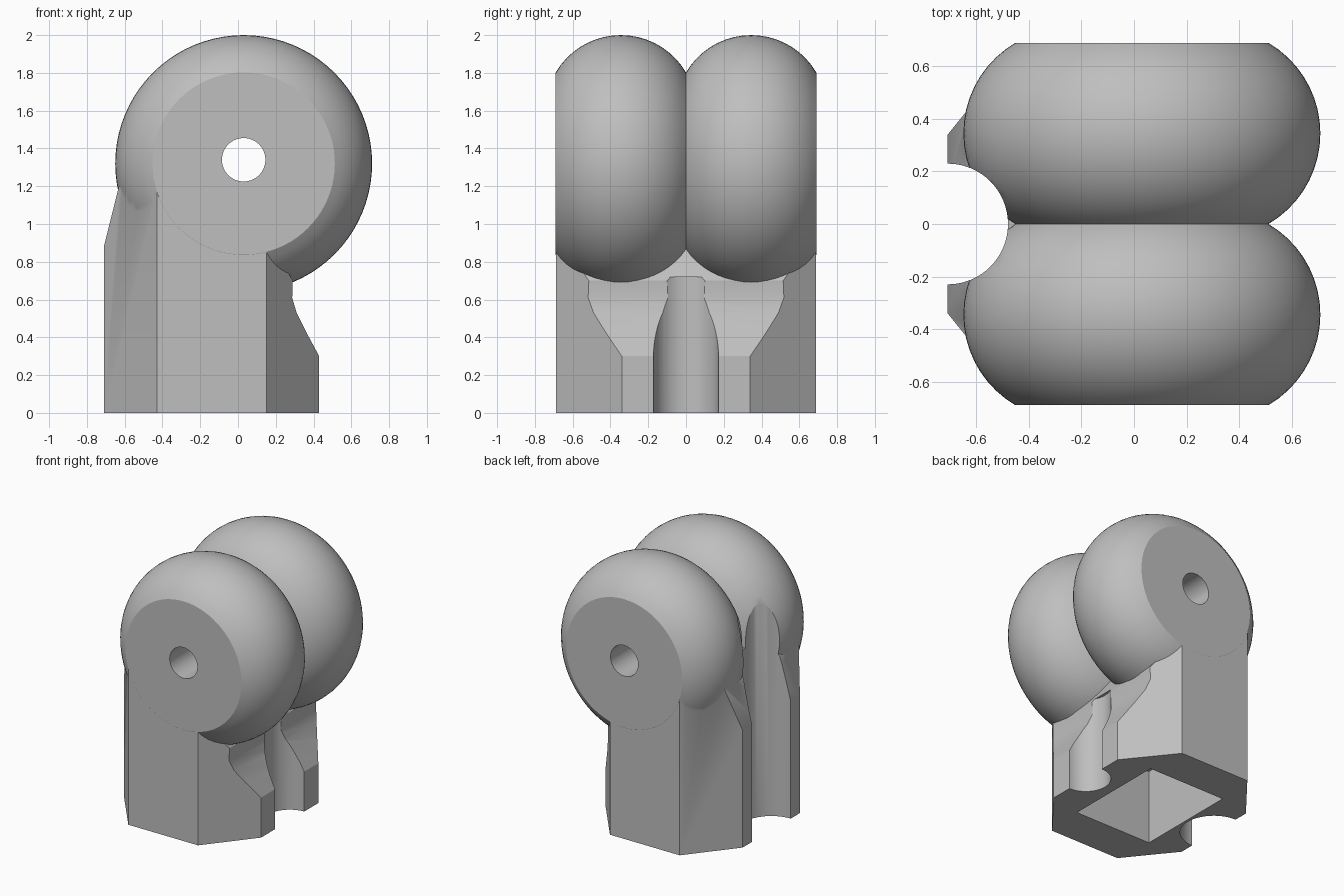
import bpy, bmesh
from math import sin, cos, pi, tau, asin
from mathutils import Vector, Matrix

cube = bpy.data.objects.get("Cube")
if cube:
    bpy.data.objects.remove(cube, do_unlink=True)

grey = bpy.data.materials.new("plain_grey")
grey.use_nodes = True
grey.diffuse_color = (0.52, 0.52, 0.52, 1)
shader = next(n for n in grey.node_tree.nodes if n.type == 'BSDF_PRINCIPLED')
shader.inputs["Base Color"].default_value = (0.52, 0.52, 0.52, 1)

PIN_X, PIN_Z = 0.03, 1.32
LOBE_Y, HALF_Y = 0.345, 0.69
MAJOR, MINOR = 0.28, 0.4


def finish(name, bm):
    """Turn a bmesh into a linked object with the grey material."""
    bmesh.ops.recalc_face_normals(bm, faces=bm.faces)
    mesh = bpy.data.meshes.new(name)
    bm.to_mesh(mesh)
    bm.free()
    mesh.materials.append(grey)
    ob = bpy.data.objects.new(name, mesh)
    bpy.context.collection.objects.link(ob)
    return ob


def prism(name, points, start, direction):
    """Extrude a closed outline along a direction."""
    bm = bmesh.new()
    face = bm.faces.new([bm.verts.new(Vector(p) + Vector(start)) for p in points])
    ext = bmesh.ops.extrude_face_region(bm, geom=[face])
    verts = [v for v in ext["geom"] if isinstance(v, bmesh.types.BMVert)]
    bmesh.ops.translate(bm, verts=verts, vec=direction)
    return finish(name, bm)


def circle(radius, axis, count=64):
    pts = [(radius * cos(tau * i / count), radius * sin(tau * i / count)) for i in range(count)]
    return [(a, b, 0) if axis == 'Z' else (a, 0, b) for a, b in pts]


def combine(target, tool, operation):
    """Apply a boolean and discard the tool."""
    mod = target.modifiers.new(operation, 'BOOLEAN')
    mod.operation, mod.object, mod.solver = operation, tool, 'EXACT'
    bpy.context.view_layer.objects.active = target
    bpy.ops.object.modifier_apply(modifier=mod.name)
    bpy.data.objects.remove(tool, do_unlink=True)


# Eight-sided post
quarter = [(0.57, 0.34), (0.29, 0.689)]
half = quarter + [(-x, y) for x, y in reversed(quarter)]
outline = half + [(x, -y) for x, y in reversed(half)]
body = prism("hinge_body", [(x - 0.14, y, 0) for x, y in outline], (0, 0, 0), (0, 0, 1.4))

# Side silhouette: relief below the lobes, slope behind them
side = [(-0.9, -0.1), (0.6, -0.1), (0.6, 0.3), (0.43, 0.3), (0.36, 0.43), (0.31, 0.53),
        (0.287, 0.61), (0.29, 0.7), (0.2, 0.86), (0.1, 1.3), (-0.58, 1.3),
        (-0.63, 1.2), (-0.71, 0.88), (-0.9, 0.3)]
combine(body, prism("silhouette", [(x, 0, z) for x, z in side], (0, -1, 0), (0, 2, 0)), 'INTERSECT')

# Twin rounded lobes, one lathed profile around the pin axis
bm = bmesh.new()
reach = asin(LOBE_Y / MINOR)
arc = [(MAJOR + MINOR * cos(t), MINOR * sin(t))
       for t in (-reach + 2 * reach * i / 18 for i in range(19))]
profile = [(0, -HALF_Y)] + [(r, y - LOBE_Y) for r, y in arc]
profile += [(r, y + LOBE_Y) for r, y in arc[1:]] + [(0, HALF_Y)]
verts = [bm.verts.new((PIN_X + r, y, PIN_Z)) for r, y in profile]
edges = [bm.edges.new(pair) for pair in zip(verts, verts[1:])]
bmesh.ops.spin(bm, geom=verts + edges, cent=(PIN_X, 0, PIN_Z), axis=(0, 1, 0),
               angle=tau, steps=80, use_merge=False)
bmesh.ops.remove_doubles(bm, verts=bm.verts, dist=0.0005)
combine(body, finish("lobes", bm), 'UNION')

# Pin hole through both lobes
combine(body, prism("pin_hole", circle(0.115, 'Y'), (PIN_X, -1, 1.34), (0, 2, 0)), 'DIFFERENCE')

# Tall wide groove on one edge, short narrow groove on the other
combine(body, prism("wide_groove", circle(0.23, 'Z'), (-0.71, 0, -0.1), (0, 0, 2.3)), 'DIFFERENCE')
combine(body, prism("narrow_groove", circle(0.172, 'Z'), (0.43, 0, -0.1), (0, 0, 0.82)), 'DIFFERENCE')

# Rectangular socket in the base
socket = [(-0.46, -0.39, 0), (0.18, -0.39, 0), (0.18, 0.39, 0), (-0.46, 0.39, 0)]
combine(body, prism("socket", socket, (0, 0, -0.1), (0, 0, 0.66)), 'DIFFERENCE')

bpy.ops.object.select_all(action='DESELECT')
body.select_set(True)
bpy.context.view_layer.objects.active = body
bpy.ops.object.shade_smooth_by_angle(angle=pi / 7)
